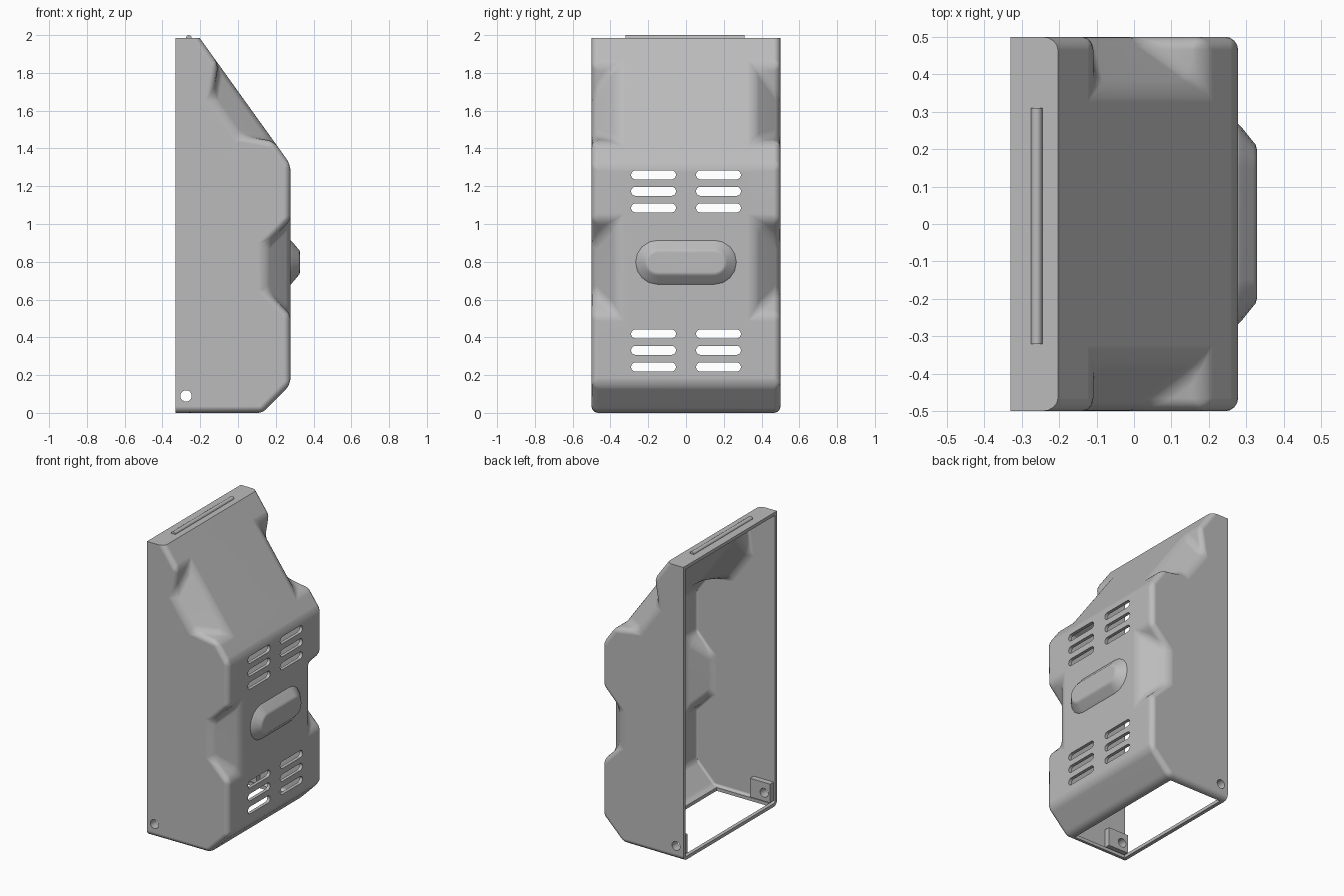
import bpy, bmesh, math
from mathutils import Vector

cube = bpy.data.objects.get("Cube")
if cube:
    bpy.data.objects.remove(cube)

BACK, FRONT, TOP, HALF = -0.33, 0.278, 1.985, 0.5
WALL = 0.022

grey = bpy.data.materials.new("plain_grey")
grey.use_nodes = True
grey.diffuse_color = (0.5, 0.5, 0.5, 1)
grey.node_tree.nodes["Principled BSDF"].inputs["Base Color"].default_value = (0.5, 0.5, 0.5, 1)


def make(name, bm, recalc=True):
    if recalc:
        bmesh.ops.recalc_face_normals(bm, faces=bm.faces)
    mesh = bpy.data.meshes.new(name)
    bm.to_mesh(mesh)
    bm.free()
    mesh.materials.append(grey)
    obj = bpy.data.objects.new(name, mesh)
    bpy.context.collection.objects.link(obj)
    return obj


def apply(obj, kind, **settings):
    mod = obj.modifiers.new(kind.lower(), kind)
    for key, value in settings.items():
        setattr(mod, key, value)
    with bpy.context.temp_override(object=obj, active_object=obj, selected_objects=[obj]):
        bpy.ops.object.modifier_apply(modifier=mod.name)


def boolean(obj, tool, operation):
    """Combine with a tool, falling back to another solver if the result is lost."""
    original = obj.data.copy()
    for solver, self_cross in (("EXACT", True), ("EXACT", False), ("FLOAT", False)):
        apply(obj, "BOOLEAN", object=tool, operation=operation, solver=solver,
              use_self=self_cross)
        if len(obj.data.polygons) > 0.8 * len(original.polygons):
            break
        obj.data = original.copy()
    bpy.data.objects.remove(tool)


def add_box(bm, lo, hi):
    lo, hi = Vector(lo), Vector(hi)
    for v in bmesh.ops.create_cube(bm, size=1)["verts"]:
        v.co = (lo + hi) / 2 + v.co * (hi - lo)


def add_loft(bm, rings):
    loops = [[bm.verts.new(p) for p in ring] for ring in rings]
    for a, b in zip(loops, loops[1:]):
        for i in range(len(a)):
            j = (i + 1) % len(a)
            bm.faces.new((a[i], a[j], b[j], b[i]))
    bm.faces.new(loops[0][::-1])
    bm.faces.new(loops[-1])


def stadium(x, y, z, half, r, steps=8):
    """Pill outline in the yz plane."""
    pts = []
    for side in (1, -1):
        for i in range(steps + 1):
            a = -side * math.pi / 2 + math.pi * i / steps
            pts.append((x, y + side * (half - r) + r * math.cos(a), z + r * math.sin(a)))
    return pts


def notch(a, b):
    """Corner scoop between two profile points: its outline on the side wall."""
    d = (b - a).normalized()
    inward = Vector((-d.y, d.x))
    return [a, a + (d + inward) * 0.137, b + (inward - d) * 0.137, b]


# Shell: side walls follow the profile, front panels step in at the scoops
slope_bottom, slope_top = Vector((FRONT, 1.315)), Vector((-0.203, TOP))
low = notch(Vector((FRONT, 0.52)), Vector((FRONT, 1.02)))
high = notch(slope_bottom.lerp(slope_top, 0.185), slope_bottom.lerp(slope_top, 0.793))
profile = [Vector((BACK, 0)), Vector((0.13, 0)), Vector((FRONT, 0.15)), *low,
           slope_bottom, *high, slope_top, Vector((BACK, TOP))]
bm = bmesh.new()
walls, panels = [], {3: [], 8: []}
for s in (1, -1):
    wall = [bm.verts.new((p.x, s * HALF, p.y)) for p in profile]
    walls.append(wall)
    bm.faces.new(wall)
    for first, halves in panels.items():
        ring = wall[first:first + 4]
        a, b = [bm.verts.new((v.co.x, s * 0.36, v.co.z)) for v in (ring[0], ring[3])]
        bm.faces.new((ring[0], ring[1], a))
        bm.faces.new((ring[1], ring[2], b, a))
        bm.faces.new((ring[2], ring[3], b))
        halves.append([wall[first - 1], ring[0], a, b, ring[3], wall[first + 4]])
for one, other in panels.values():
    bm.faces.new(one + other[::-1])
L, R = walls
for i, j in ((0, 1), (1, 2), (12, 13), (13, 0)):
    bm.faces.new((L[i], L[j], R[j], R[i]))
bmesh.ops.recalc_face_normals(bm, faces=bm.faces)


def is_rim(edge):
    return any(all(abs(v.co[axis] - at) < 1e-4 for v in edge.verts)
               for axis, at in ((0, BACK), (2, TOP)))


# Round every edge except the open rim and the top, then open the back
bmesh.ops.bevel(bm, geom=[e for e in bm.edges if not is_rim(e)], offset=0.035,
                segments=4, profile=0.5, affect="EDGES", clamp_overlap=True)
back = [f for f in bm.faces if all(abs(v.co.x - BACK) < 1e-4 for v in f.verts)]
bmesh.ops.delete(bm, geom=back, context="FACES")
bmesh.ops.remove_doubles(bm, verts=bm.verts, dist=1e-4)
shell = make("shell", bm, recalc=False)
apply(shell, "SOLIDIFY", thickness=WALL, offset=-1, use_even_offset=True)

# Bottom opening
bm = bmesh.new()
add_box(bm, (BACK + 0.025, -0.455, -0.1), (0.09, 0.455, 0.03))
boolean(shell, make("bottom_opening", bm), "DIFFERENCE")

# Raised pill on the front, hollow behind
bm = bmesh.new()
add_loft(bm, [stadium(x, 0, 0.797, h, r) for x, h, r in (
    (FRONT - 0.012, 0.272, 0.122), (FRONT + 0.002, 0.266, 0.116), (FRONT + 0.012, 0.255, 0.105),
    (0.318, 0.22, 0.072), (0.325, 0.212, 0.064), (0.328, 0.2, 0.052))])
boolean(shell, make("pill", bm), "UNION")
bm = bmesh.new()
add_loft(bm, [stadium(x, 0, 0.797, h, r) for x, h, r in (
    (FRONT - 0.06, 0.25, 0.1), (FRONT - 0.01, 0.25, 0.1), (0.304, 0.2, 0.055))])
boolean(shell, make("pill_hollow", bm), "DIFFERENCE")

# Screw tabs inside the lower back corners
bm = bmesh.new()
for lo, hi in ((0.44, 0.488), (-0.488, -0.44)):
    add_box(bm, (BACK + 0.01, lo, 0.034), (-0.17, hi, 0.16))
boolean(shell, make("screw_tabs", bm), "UNION")

# Vents and screw holes
bm = bmesh.new()
for z in (0.243, 0.331, 0.418, 1.085, 1.173, 1.26):
    for y in (-0.172, 0.172):
        add_loft(bm, [stadium(x, y, z, 0.119, 0.024) for x in (0.2, 0.4)])
circle = [(-0.275 + 0.03 * math.cos(a), 0.09 + 0.03 * math.sin(a))
          for a in (math.tau * i / 20 for i in range(20))]
add_loft(bm, [[(x, y, z) for x, z in circle] for y in (-0.6, 0.6)])
boolean(shell, make("vents_and_holes", bm), "DIFFERENCE")

# Thin rounded rib on the top
bm = bmesh.new()
arc = [(-0.26 + 0.015 * math.cos(a), TOP + 0.015 * math.sin(a))
       for a in (math.pi * i / 8 for i in range(9))]
arc += [(-0.275, TOP - 0.01), (-0.245, TOP - 0.01)]
add_loft(bm, [[(x, y, z) for x, z in arc] for y in (-0.32, 0.31)])
rib = make("top_rib", bm)

# Smooth rounded edges, crisp corners
for obj in (shell, rib):
    bpy.ops.object.select_all(action="DESELECT")
    obj.select_set(True)
    bpy.context.view_layer.objects.active = obj
    bpy.ops.object.shade_smooth_by_angle(angle=math.radians(32))
    apply(obj, "WEIGHTED_NORMAL", keep_sharp=True)
